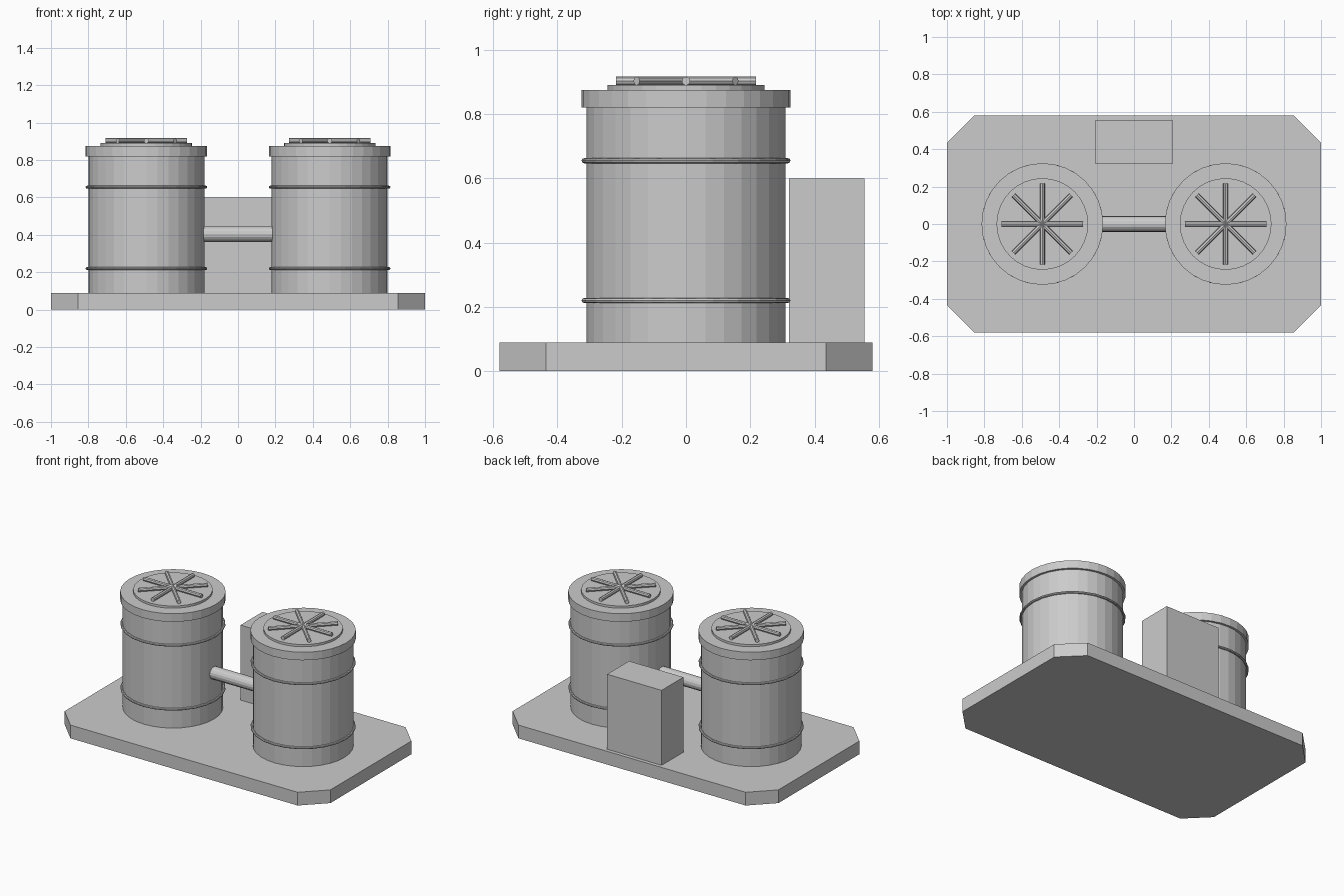
import bpy, bmesh, math
from mathutils import Matrix

old = bpy.data.objects.get("Cube")
if old:
    bpy.data.objects.remove(old, do_unlink=True)

grey = bpy.data.materials.new("plain_grey")
grey.use_nodes = True
colour = (0.6, 0.6, 0.6, 1)
grey.diffuse_color = colour
grey.node_tree.nodes["Principled BSDF"].inputs["Base Color"].default_value = colour


def finish(name, bm):
    bmesh.ops.recalc_face_normals(bm, faces=bm.faces)
    mesh = bpy.data.meshes.new(name)
    bm.to_mesh(mesh)
    bm.free()
    mesh.materials.append(grey)
    obj = bpy.data.objects.new(name, mesh)
    bpy.context.collection.objects.link(obj)
    return obj


def cylinder(name, radius, z0, z1, x, sides=32):
    bm = bmesh.new()
    bmesh.ops.create_cone(bm, cap_ends=True, segments=sides, radius1=radius,
                          radius2=radius, depth=z1 - z0,
                          matrix=Matrix.Translation((x, 0, (z0 + z1) / 2)))
    return finish(name, bm)


def rod(name, radius, length, centre, turn=0, sides=8):
    # Horizontal rod, turned about z
    bm = bmesh.new()
    place = (Matrix.Translation(centre) @ Matrix.Rotation(turn, 4, "Z")
             @ Matrix.Rotation(math.pi / 2, 4, "Y"))
    bmesh.ops.create_cone(bm, cap_ends=True, segments=sides, radius1=radius,
                          radius2=radius, depth=length, matrix=place)
    return finish(name, bm)


def hoop(name, x, z, major=0.317, minor=0.008):
    bpy.ops.mesh.primitive_torus_add(location=(x, 0, z), major_radius=major,
                                     minor_radius=minor, major_segments=24,
                                     minor_segments=8)
    obj = bpy.context.object
    obj.name = name
    obj.data.materials.append(grey)


# Base slab with clipped corners
W, D, CUT, TOP = 1.0, 0.58, 0.145, 0.09
outline = [(W, D - CUT), (W - CUT, D), (CUT - W, D), (-W, D - CUT),
           (-W, CUT - D), (CUT - W, -D), (W - CUT, -D), (W, CUT - D)]
bm = bmesh.new()
floor = bm.faces.new([bm.verts.new((x, y, 0)) for x, y in outline])
raised = bmesh.ops.extrude_face_region(bm, geom=[floor], use_keep_orig=True)
bmesh.ops.translate(bm, vec=(0, 0, TOP),
                    verts=[v for v in raised["geom"] if isinstance(v, bmesh.types.BMVert)])
finish("base_slab", bm)

# Two matching tanks with rims, hoops and star-shaped grilles
for side, x in (("left", 0.49), ("right", -0.49)):
    cylinder(side + "_tank", 0.31, TOP, 0.83, x)
    cylinder(side + "_lid", 0.325, 0.82, 0.875, x)
    cylinder(side + "_vent_disc", 0.245, 0.87, 0.89, x)
    hoop(side + "_lower_hoop", x, 0.22)
    hoop(side + "_upper_hoop", x, 0.655)
    for i in range(4):
        rod(f"{side}_grille_bar_{i + 1}", 0.0135, 0.435, (x, 0, 0.903), i * math.pi / 4)

# Pipe joining the tanks
rod("connecting_pipe", 0.042, 0.44, (0, 0, 0.405), sides=16)

# Control cabinet at the back
bm = bmesh.new()
bmesh.ops.create_cube(bm, size=1, matrix=Matrix.Translation((0, 0.4375, 0.345))
                      @ Matrix.Diagonal((0.41, 0.235, 0.51, 1)))
finish("control_cabinet", bm)
